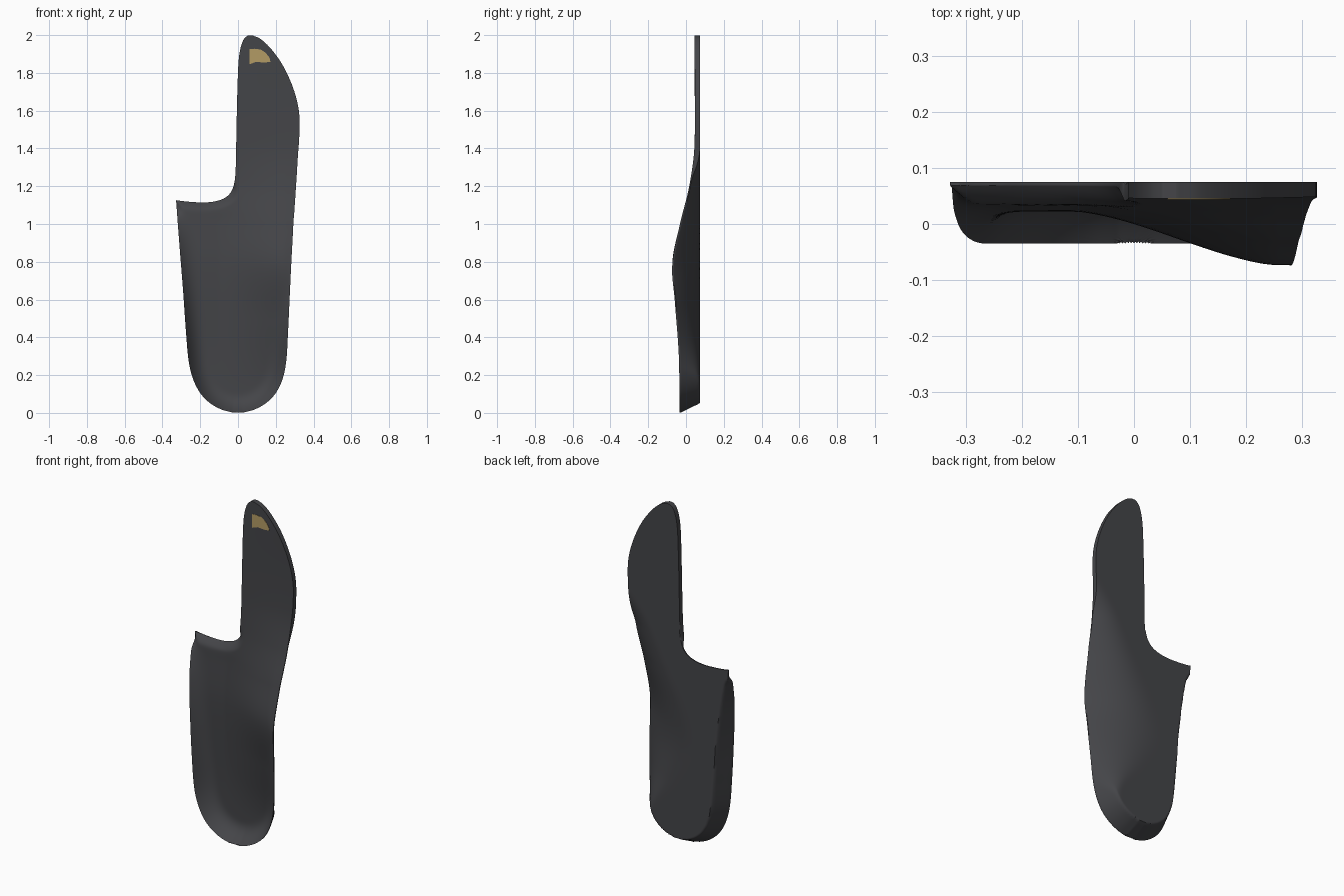
import bpy, math
from mathutils import kdtree, Vector

if "Cube" in bpy.data.objects:
    bpy.data.objects.remove(bpy.data.objects["Cube"])


def curve(keys, t):
    """Smooth interpolation through (t, value) keys."""
    n = len(keys)
    if t <= keys[0][0]:
        return keys[0][1]
    if t >= keys[-1][0]:
        return keys[-1][1]
    i = max(k for k in range(n - 1) if keys[k][0] <= t)

    def slope(k):
        a, b = keys[max(k - 1, 0)], keys[min(k + 1, n - 1)]
        return (b[1] - a[1]) / (b[0] - a[0])
    (t0, p0), (t1, p1) = keys[i], keys[i + 1]
    h = t1 - t0
    s = (t - t0) / h
    return ((2*s**3 - 3*s*s + 1) * p0 + (s**3 - 2*s*s + s) * h * slope(i)
            + (3*s*s - 2*s**3) * p1 + (s**3 - s*s) * h * slope(i + 1))


def step(a, b, x):
    s = min(max((x - a) / (b - a), 0), 1)
    return s * s * (3 - 2 * s)


def material(name, rgb):
    m = bpy.data.materials.new(name)
    m.diffuse_color = (*rgb, 1)
    m.use_nodes = True
    m.node_tree.nodes["Principled BSDF"].inputs["Base Color"].default_value = m.diffuse_color
    return m


def make(name, verts, faces, mat):
    me = bpy.data.meshes.new(name)
    me.from_pydata(verts, [], faces)
    ob = bpy.data.objects.new(name, me)
    bpy.context.collection.objects.link(ob)
    me.materials.append(mat)
    bpy.ops.object.select_all(action='DESELECT')
    ob.select_set(True)
    bpy.context.view_layer.objects.active = ob
    bpy.ops.object.mode_set(mode='EDIT')
    bpy.ops.mesh.select_all(action='SELECT')
    bpy.ops.mesh.normals_make_consistent(inside=False)
    bpy.ops.object.mode_set(mode='OBJECT')
    bpy.ops.object.shade_smooth_by_angle(angle=math.radians(50))
    return ob


# Outline: left and right ends of each cross row (x, z), heel to toe
left = [(-.03, .002), (-.09, .019), (-.15, .053), (-.2, .105), (-.238, .18), (-.262, .28),
        (-.277, .45), (-.291, .65), (-.307, .85), (-.32, 1.02), (-.326, 1.105), (-.327, 1.125),
        (-.31, 1.123), (-.25, 1.117), (-.18, 1.114), (-.12, 1.12), (-.07, 1.138), (-.037, 1.17),
        (-.019, 1.22), (-.012, 1.3), (-.009, 1.45), (-.006, 1.6), (-.002, 1.75),
        (.003, 1.86), (.013, 1.93), (.03, 1.977), (.052, 1.998)]
right = [(.03, .002), (.09, .019), (.15, .053), (.2, .105), (.236, .18), (.256, .28),
         (.265, .43), (.273, .6), (.281, .77), (.288, .9), (.293, 1.0),
         (.295, 1.03), (.2965, 1.045), (.299, 1.075), (.301, 1.11), (.304, 1.15), (.307, 1.2),
         (.311, 1.26), (.317, 1.36), (.325, 1.48), (.322, 1.6), (.292, 1.72),
         (.237, 1.84), (.175, 1.927), (.12, 1.979), (.075, 1.999)]
right.insert(10, (.291, .96))

# Heights along the length: lateral rim, medial rim, floor, medial floor
rim_l = [(0, -.035), (.4, -.034), (.7, -.025), (.9, -.006), (1.02, .02), (1.12, .045), (2, .045)]
rim_r = [(0, -.035), (.3, -.038), (.6, -.06), (.78, -.073), (1, -.032), (1.2, .017),
         (1.42, .045), (2, .045)]
floor = [(0, .045), (.3, .042), (.78, .022), (1.05, .034), (1.25, .045), (2, .045)]
arch = [(0, .045), (.2, .038), (.5, -.02), (.78, -.073)] + rim_r[4:]
# Width over which the underside rounds up towards the arch edge
round_w = [(0, .06), (.2, .1), (.4, .28), (.6, .4), (.8, .36), (1, .26), (1.28, .13), (1.42, .03)]
edge_x = [(z, x) for x, z in right]

SUB, NX = 6, 56
rows = []
for k in range((len(left) - 1) * SUB + 1):
    t = k / SUB
    rows.append([Vector([curve([(i, p[a]) for i, p in enumerate(side)], t) for a in (0, 1)])
                 for side in (left, right)])

# Dense boundary samples for distance-to-edge lookups
ring = [r[0] for r in rows] + [r[1] for r in reversed(rows)]
samples = [a.lerp(b, j / 12) for a, b in zip(ring, ring[1:] + ring[:1]) for j in range(12)]
tree = kdtree.KDTree(len(samples))
for i, p in enumerate(samples):
    tree.insert((p.x, 0, p.y), i)
tree.balance()


def surfaces(x, z):
    """Foot side and underside heights of the insole."""
    d = tree.find((x, 0, z))[2]
    s = .4 * min(max((x + .1) / .35, 0), 1) + .6 * step(-.1, .25, x)
    f, a = curve(floor, z), curve(arch, z)
    base = f + (a - f) * s
    lo, hi = curve(rim_l, z), curve(rim_r, z)
    rim = lo + (hi - lo) * step(-.2, .2, x)
    rim += (base - rim) * step(1.0, 1.12, z)
    front = base + (rim - base) * max(0, 1 - d / .11) ** 2.5
    # bevelled front end of the short side
    shelf = step(1.04, 1.1, z) * (1 - step(1.17, 1.24, z)) * (1 - step(-.03, .02, x))
    front += (.069 - front) * shelf * max(0, 1 - d / .05) ** 2
    edge = rim + .006 + 2.1 * d + .024 * step(.02, .045, rim) + .05 * shelf
    back = min(.075, edge)
    if .1 < z < 1.42:
        q = max(0, curve(edge_x, z) - x) / curve(round_w, z)
        under = .075 - (.069 - hi - .024 * step(.02, .045, hi)) * max(0, 1 - q) ** 2.5
        back += (min(back, under) - back) * step(.1, .25, z)
    return front, max(back, front + .004)


fr, bk = [], []
for l, r in rows:
    for j in range(NX + 1):
        u = j / NX
        u = .4 * u + .6 * (.5 - .5 * math.cos(math.pi * u))
        p = l.lerp(r, u)
        yf, yb = surfaces(p.x, p.y)
        fr.append((p.x, yf, p.y))
        bk.append((p.x, yb, p.y))
W, N, R = NX + 1, len(fr), len(rows)
faces = []
for i in range(R - 1):
    for j in range(NX):
        q = (i*W + j, i*W + j + 1, (i+1)*W + j + 1, (i+1)*W + j)
        faces += [q, tuple(v + N for v in reversed(q))]
# Edge strip joining the two sides
loop = (list(range(W)) + [i*W + NX for i in range(1, R)]
        + [(R-1)*W + j for j in range(NX - 1, -1, -1)] + [i*W for i in range(R - 2, 0, -1)])
faces += [(b, a, a + N, b + N) for a, b in zip(loop, loop[1:] + loop[:1])]
make("insole_shell", fr + bk, faces, material("dark_grey", (.058, .059, .065)))

# Gold patch near the toe
pts = [(.06, 1.845), (.095, 1.858), (.14, 1.855), (.172, 1.858), (.167, 1.88), (.148, 1.905),
       (.122, 1.923), (.09, 1.928), (.06, 1.926)]
n = len(pts)
verts = [(x, y, z) for y in (.0438, .047) for x, z in pts]
pf = [tuple(range(n)), tuple(range(2*n - 1, n - 1, -1))]
pf += [(i, (i + 1) % n, (i + 1) % n + n, i + n) for i in range(n)]
make("toe_patch", verts, pf, material("gold", (.45, .33, .13)))
